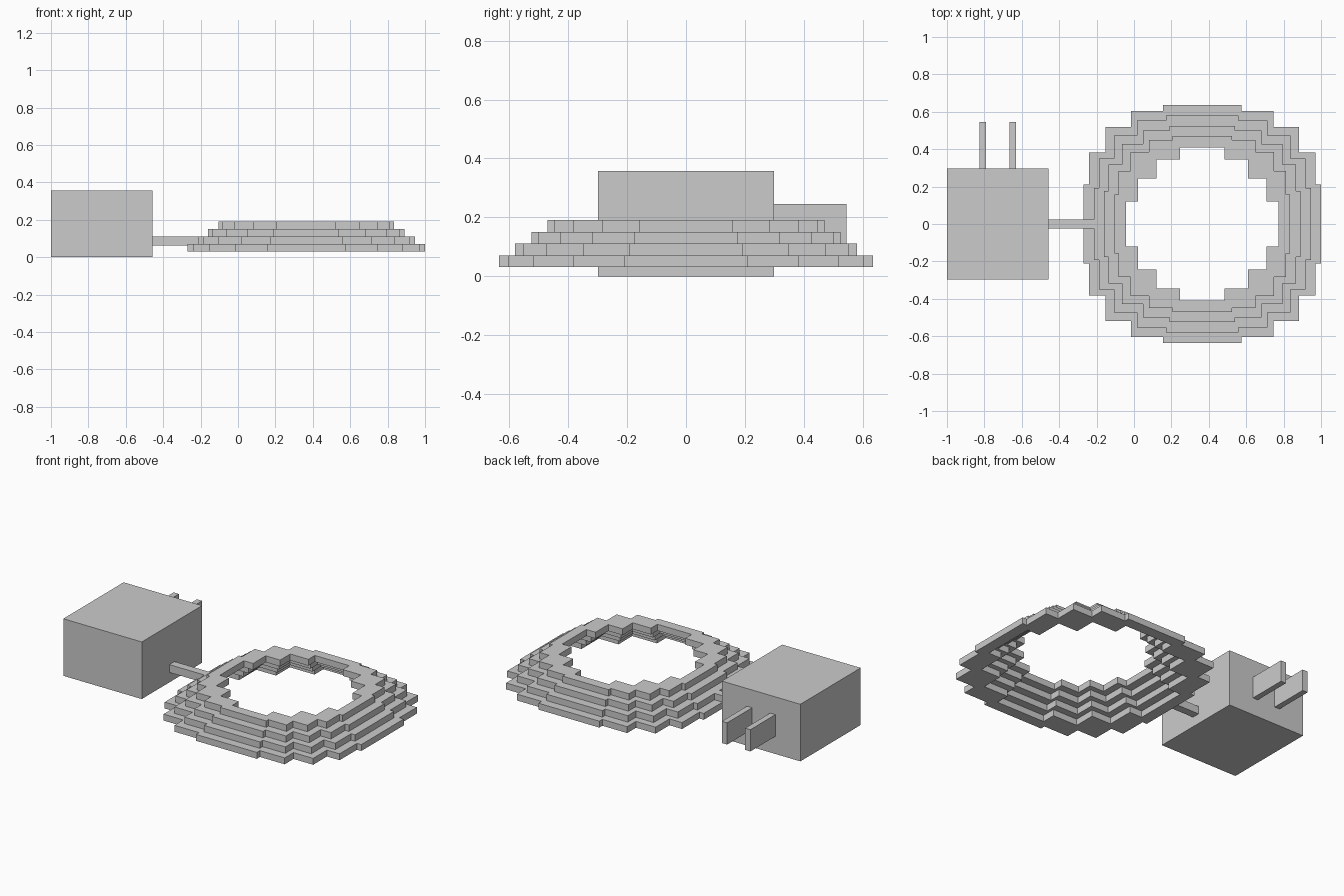
import bpy, bmesh
from math import cos, sin, pi

if "Cube" in bpy.data.objects:
    bpy.data.objects.remove(bpy.data.objects["Cube"])


def add_box(bm, lo, hi):
    verts = bmesh.ops.create_cube(bm, size=1)["verts"]
    for v in verts:
        for i in range(3):
            v.co[i] = hi[i] if v.co[i] > 0 else lo[i]


def make_object(name, boxes):
    bm = bmesh.new()
    for lo, hi in boxes:
        add_box(bm, lo, hi)
    mesh = bpy.data.meshes.new(name)
    bm.to_mesh(mesh)
    bm.free()
    obj = bpy.data.objects.new(name, mesh)
    bpy.context.collection.objects.link(obj)
    return obj


# Plug body
make_object("plug_body", [((-1, -0.298, 0), (-0.457, 0.298, 0.357))])

# Two flat prongs on the back
for side, x in (("left", -0.809), ("right", -0.648)):
    make_object("prong_" + side,
                [((x - 0.018, 0.298, 0.11), (x + 0.018, 0.545, 0.246))])

# Short cable from the plug to the coil
make_object("cable_lead", [((-0.457, -0.025, 0.062), (-0.2, 0.025, 0.111))])

# Coiled cable: each turn is 20 blocky segments, shrinking upwards
CENTRE_X, HALF, SEGMENTS = 0.365, 0.02, 20
for turn in range(4):
    radius = 0.615 - 0.055 * turn
    z = 0.031 + 0.04 * turn
    boxes = []
    for k in range(SEGMENTS):
        a, b = (2 * pi * j / SEGMENTS for j in (k, k + 1))
        xs = [CENTRE_X + radius * cos(t) for t in (a, b)]
        ys = [radius * sin(t) for t in (a, b)]
        boxes.append(((min(xs) - HALF, min(ys) - HALF, z),
                      (max(xs) + HALF, max(ys) + HALF, z + 2 * HALF)))
    make_object(f"cable_coil_{turn + 1}", boxes)
